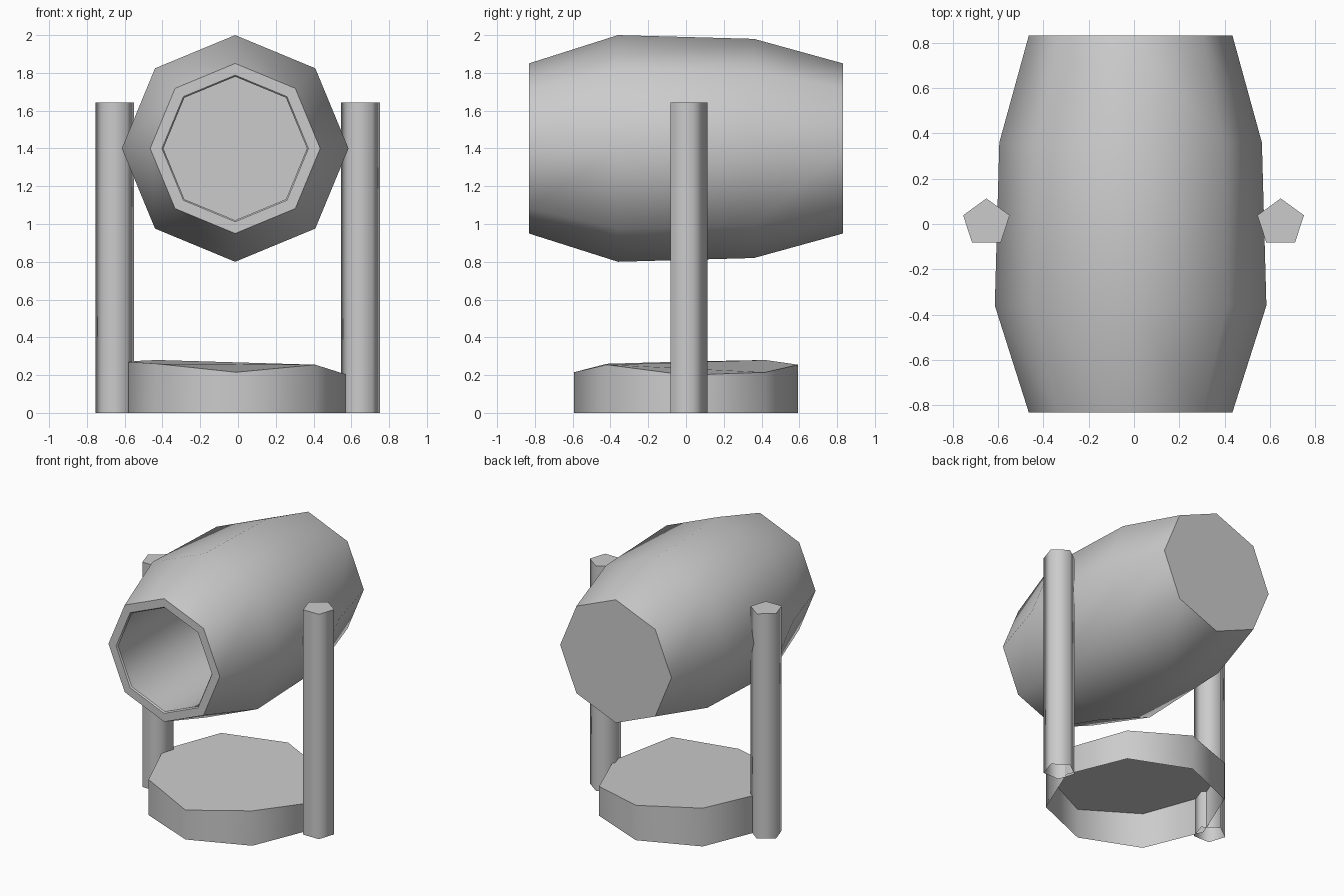
import bpy, bmesh, math

cube = bpy.data.objects.get("Cube")
if cube:
    bpy.data.objects.remove(cube, do_unlink=True)

grey = bpy.data.materials.new("plain_grey")
grey.use_nodes = True
grey.diffuse_color = (0.6, 0.6, 0.6, 1)
grey.node_tree.nodes["Principled BSDF"].inputs["Base Color"].default_value = (0.6, 0.6, 0.6, 1)


def loft(name, rings, cap_start=True, cap_end=True, sharp_rings=()):
    """Bridge a list of point rings with smooth walls and flat, sharp-edged caps."""
    bm = bmesh.new()
    loops = [[bm.verts.new(p) for p in ring] for ring in rings]
    n = len(loops[0])
    for a, b in zip(loops, loops[1:]):
        for i in range(n):
            j = (i + 1) % n
            bm.faces.new((a[i], a[j], b[j], b[i])).smooth = True
    if cap_start:
        bm.faces.new(loops[0][::-1])
    if cap_end:
        bm.faces.new(loops[-1])
    sharp = [loops[k] for k in sharp_rings] + [loops[0], loops[-1]]
    for loop in sharp:
        for i in range(n):
            edge = bm.edges.get((loop[i], loop[(i + 1) % n]))
            if edge:
                edge.smooth = False
    bmesh.ops.recalc_face_normals(bm, faces=bm.faces)
    mesh = bpy.data.meshes.new(name)
    bm.to_mesh(mesh)
    bm.free()
    mesh.materials.append(grey)
    obj = bpy.data.objects.new(name, mesh)
    bpy.context.collection.objects.link(obj)
    return obj


def circle(n, radius, start=0.0):
    return [(radius * math.cos(start + math.tau * i / n),
             radius * math.sin(start + math.tau * i / n)) for i in range(n)]


# Barrel: (y, radius) from the bore floor, out over the lip, along to the back
profile = [(0.77, 0.38), (-0.822, 0.38), (-0.832, 0.388), (-0.832, 0.45),
           (-0.36, 0.60), (0.36, 0.58), (0.832, 0.45)]
loft("barrel",
     [[(-0.015 + x, y, 1.4 + z) for x, z in circle(8, r)] for y, r in profile],
     sharp_rings=(1, 2, 3))

# Base: open underneath, with an uneven top
heights = [0.20, 0.215, 0.255, 0.28, 0.272, 0.26, 0.215, 0.255]
outline = [(x - 0.01, y) for x, y in circle(8, 0.593)]
loft("base",
     [[(x, y, 0) for x, y in outline],
      [(x, y, h) for (x, y), h in zip(outline, heights)]],
     cap_start=False)

# Posts: five-sided, open underneath
for name, cx in (("left_post", 0.648), ("right_post", -0.652)):
    ring = circle(5, 0.108, math.pi / 2)
    loft(name, [[(cx + x, 0.005 + y, z) for x, y in ring] for z in (0, 1.643)],
         cap_start=False)
